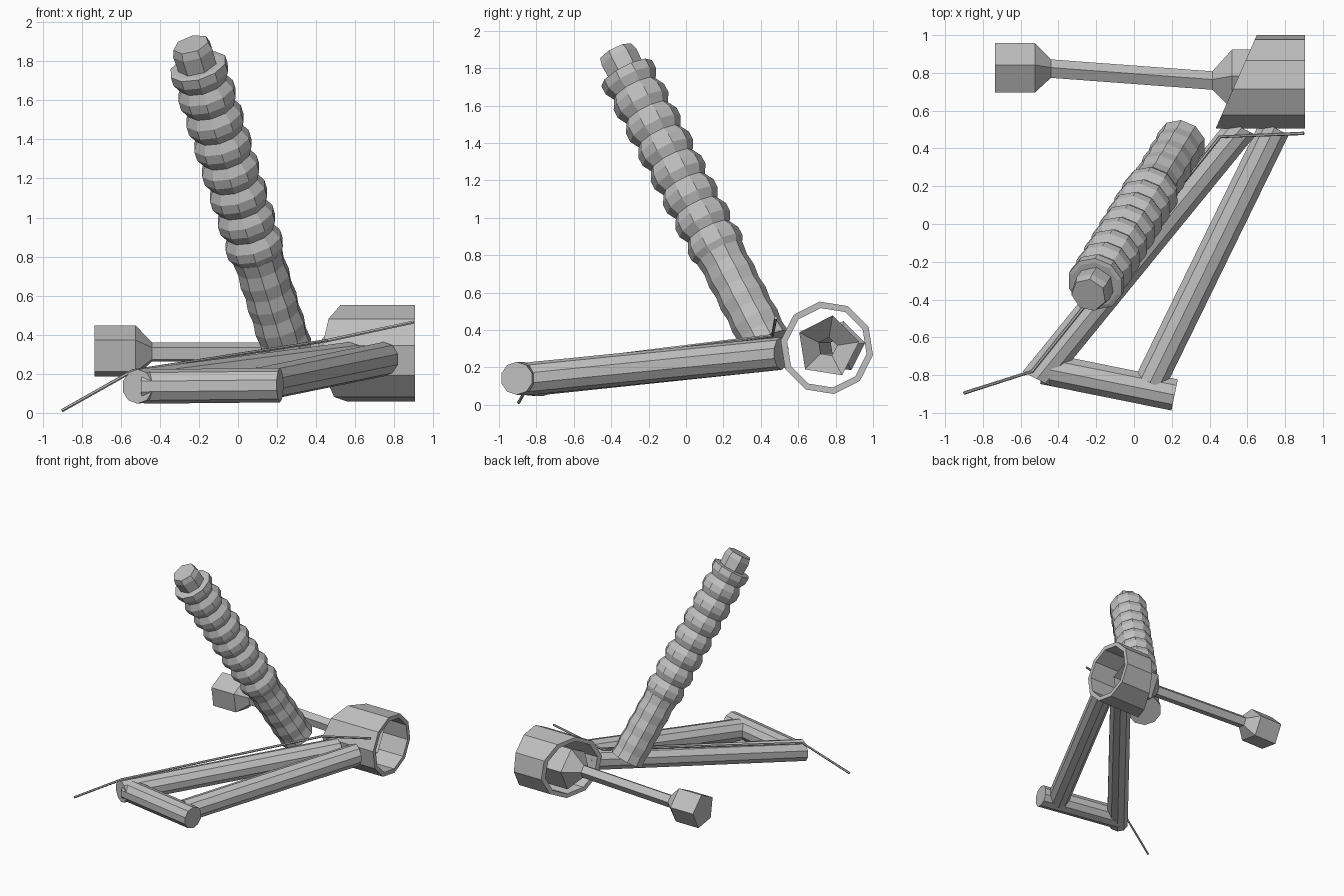
import bpy
from math import cos, sin, radians, tau
from mathutils import Vector

cube = bpy.data.objects.get("Cube")
if cube:
    bpy.data.objects.remove(cube, do_unlink=True)

metal = bpy.data.materials.new("grey_metal")
metal.use_nodes = True
GREY = (0.52, 0.52, 0.52, 1)
metal.diffuse_color = GREY
metal.node_tree.nodes["Principled BSDF"].inputs["Base Color"].default_value = GREY


def ring(center, radius, normal, sides, phase=0):
    """Points of a polygon around center, lying across normal."""
    n = Vector(normal).normalized()
    side = Vector((0, 0, 1)).cross(n).normalized()
    up = n.cross(side)
    angles = [radians(phase) + tau * i / sides for i in range(sides)]
    return [Vector(center) + radius * (cos(a) * side + sin(a) * up) for a in angles]


def loft(name, rings, caps=(True, True), loop=False):
    """Skin a list of equal rings with flat quads."""
    n, count = len(rings[0]), len(rings)
    faces = []
    for k in range(count if loop else count - 1):
        a, b = k * n, (k + 1) % count * n
        faces += [(a + i, a + (i + 1) % n, b + (i + 1) % n, b + i) for i in range(n)]
    if caps[0]:
        faces.append(tuple(reversed(range(n))))
    if caps[1]:
        faces.append(tuple(range((count - 1) * n, count * n)))
    mesh = bpy.data.meshes.new(name)
    mesh.from_pydata([p for r in rings for p in r], [], faces)
    mesh.materials.append(metal)
    obj = bpy.data.objects.new(name, mesh)
    bpy.context.collection.objects.link(obj)
    return obj


def bar(name, start, end, radius, start_normal, end_normal, sides=10):
    loft(name, [ring(start, radius, start_normal, sides, 18),
                ring(end, radius, end_normal, sides, 18)])


# Lower control arm: two struts and the pivot bar
bar("rear_strut", (-0.515, -0.82, 0.135), (0.57, 0.51, 0.275), 0.088, (0.46, 0.89, 0), (0.46, 0.89, 0))
bar("front_strut", (0.085, -0.84, 0.14), (0.745, 0.51, 0.275), 0.088, (0.46, 0.89, 0), (0.46, 0.89, 0))
bar("pivot_bar", (-0.48, -0.765, 0.135), (0.215, -0.905, 0.142), 0.088, (0.98, -0.2, 0), (0.98, -0.2, 0))

# Wheel hub: open ring with a slanted inner end
HUB_Y, HUB_Z = 0.753, 0.305


def hub_ring(radius, slanted):
    pts = ring((0.905, HUB_Y, HUB_Z), radius, (1, 0, 0), 10, 27)
    for p in pts:
        if slanted:
            p.x = 0.43 + 0.44 * (p.y - 0.5)
    return pts


loft("hub_ring", [hub_ring(0.25, True), hub_ring(0.25, False),
                  hub_ring(0.215, False), hub_ring(0.215, True)], (False, False), loop=True)

# Drive shaft with a flared joint at each end, open on the hub side
shaft = [(-0.735, 0.82, 0.14), (-0.525, 0.82, 0.14), (-0.44, 0.82, 0.052),
         (0.415, 0.757, 0.052), (0.52, 0.757, 0.17), (0.72, 0.757, 0.17)]
loft("drive_shaft", [ring((x, y, 0.31), r, (1, 0, 0), 5, 9) for x, y, r in shaft], (True, False))

# Spring strut: all pieces share one leaning axis
BASE = Vector((0.25, 0.43, 0.33))
AXIS = (Vector((-0.24, -0.375, 1.885)) - BASE).normalized()


def on_axis(name, profile, sides):
    loft(name, [ring(BASE + AXIS * t, r, AXIS, sides, 10) for t, r in profile])


on_axis("damper_body", [(0.07 * i, 0.135 if i % 2 == 0 else 0.127) for i in range(9)], 10)

coils = [(0.545, 0.125)]
for i in range(8):
    middle = 0.62 + 0.149 * i
    coils += [(middle - 0.025, 0.152), (middle + 0.025, 0.152), (middle + 0.0745, 0.125)]
coils[-1] = (coils[-2][0] + 0.005, 0.13)
on_axis("spring", coils, 10)

on_axis("damper_rod", [(1.6, 0.1), (1.78, 0.107), (1.82, 0.095)], 7)

# Brake line running along the rear strut
path = [(-0.9, -0.895, 0.012), (-0.54, -0.78, 0.215), (0.455, 0.462, 0.37), (0.9, 0.48, 0.465)]
pts = [Vector(p) for p in path]
rings = []
for i, p in enumerate(pts):
    direction = pts[min(i + 1, len(pts) - 1)] - pts[max(i - 1, 0)]
    rings.append(ring(p, 0.009, direction, 6))
loft("brake_line", rings)
